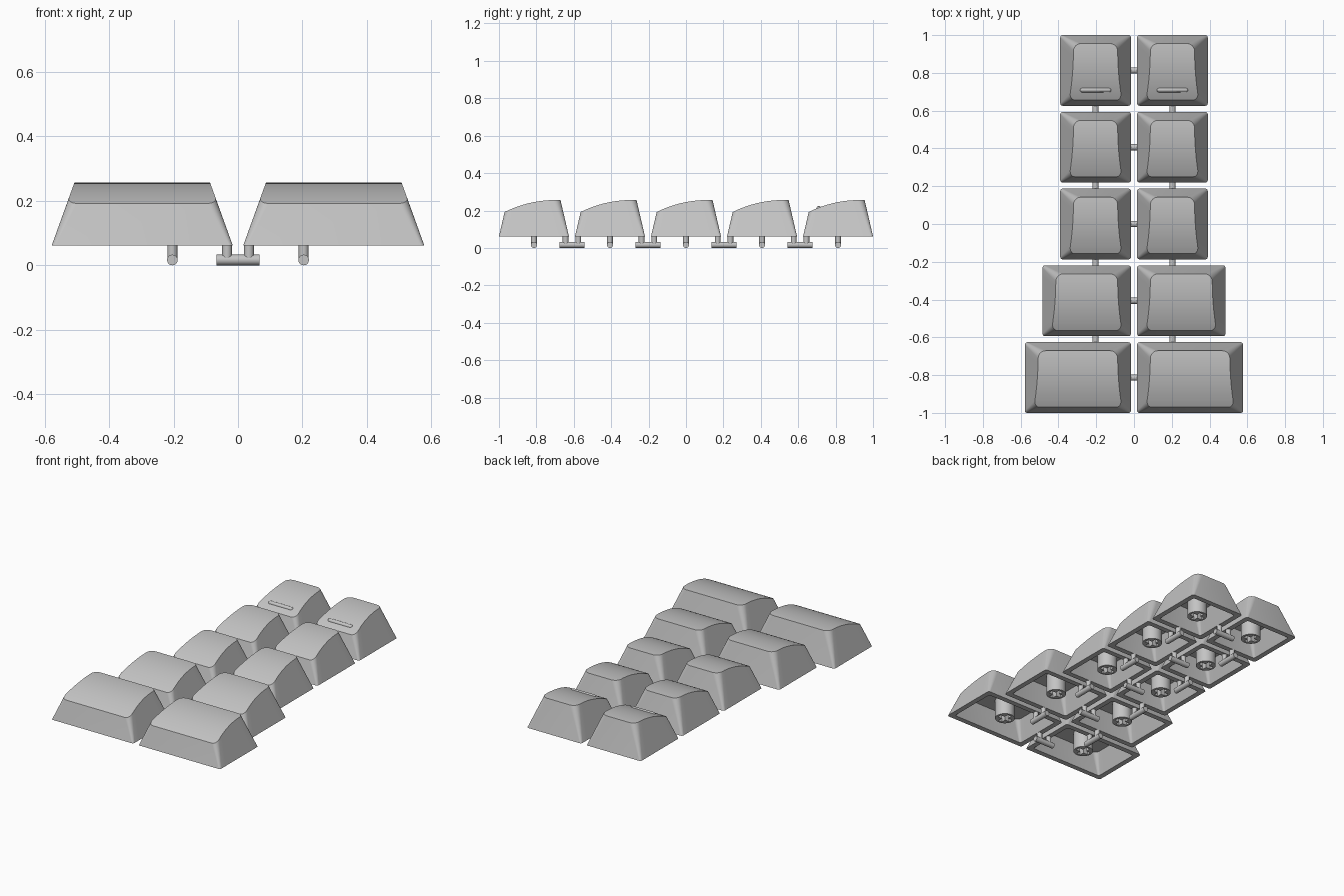
import bpy, bmesh, math
from mathutils import Matrix, Vector

if "Cube" in bpy.data.objects:
    bpy.data.objects.remove(bpy.data.objects["Cube"], do_unlink=True)

PITCH, UNIT = 0.4065, 0.374          # row spacing, key depth
Z0, PEAK, RAD = 0.062, 0.256, 0.6    # skirt height, crown height, crown radius
GAP = 0.0165                         # half gap between the two columns
WALL, CEILING = 0.032, 0.185
ROD = 0.0165

grey = bpy.data.materials.new("light_grey_plastic")
grey.use_nodes = True
colour = (0.55, 0.55, 0.55, 1)
grey.diffuse_color = colour
grey.node_tree.nodes["Principled BSDF"].inputs["Base Color"].default_value = colour


def to_mesh(bm, name):
    bmesh.ops.recalc_face_normals(bm, faces=bm.faces)
    me = bpy.data.meshes.new(name)
    bm.to_mesh(me)
    bm.free()
    return me


def place(name, me, loc=(0, 0, 0)):
    if not me.materials:
        me.materials.append(grey)
    me.shade_smooth()
    me.set_sharp_from_angle(angle=math.radians(30))
    ob = bpy.data.objects.new(name, me)
    ob.location = loc
    bpy.context.collection.objects.link(ob)
    return ob


def crown(y):
    # cylindrical key top, highest towards the back
    dy = y - 0.113
    return PEAK - RAD + math.sqrt(RAD * RAD - dy * dy)


def ring(bm, width, depth, height):
    # rounded rectangle on the tapered walls, at the height given by height(y)
    corner, side = 6, 8
    steps = [(-1, -90 + 90 * i / corner, 0) for i in range(corner + 1)]
    steps += [(0, 0, -1 + 2 * i / side) for i in range(1, side)]
    steps += [(1, 90 * i / corner, 0) for i in range(corner + 1)]
    right = []
    for end, angle, f in steps:
        a, y, z = math.radians(angle), 0, Z0
        for _ in range(8):
            z = height(y)
            t = (z - Z0) / (PEAK - Z0)
            r = 0.012 + 0.028 * t
            hx, hy = width / 2 - 0.07 * t, depth / 2 - 0.045 * t
            x = hx - r + r * math.cos(a)
            y = end * (hy - r) + r * math.sin(a) if end else f * (hy - r)
        right.append((x, y, z))
    left = [(-x, y, z) for x, y, z in reversed(right)]
    return [bm.verts.new(p) for p in right + left]


def bridge(bm, a, b):
    for i in range(len(a)):
        j = (i + 1) % len(a)
        bm.faces.new((a[i], a[j], b[j], b[i]))


def fill(bm, loop):
    n = len(loop)
    for i in range(n // 2 - 1):
        bm.faces.new((loop[i], loop[i + 1], loop[n - 2 - i], loop[n - 1 - i]))


def keycap_mesh(width):
    bm = bmesh.new()
    base = ring(bm, width, UNIT, lambda y: Z0)
    top = ring(bm, width, UNIT, crown)
    lip = ring(bm, width - 2 * WALL, UNIT - 2 * WALL, lambda y: Z0)
    roof = ring(bm, width - 2 * WALL, UNIT - 2 * WALL, lambda y: CEILING)
    bridge(bm, base, top)
    bridge(bm, base, lip)
    bridge(bm, lip, roof)
    fill(bm, top)
    fill(bm, roof)
    return to_mesh(bm, "keycap")


def add_rod(bm, start, end, radius, segments=20):
    a, b = Vector(start), Vector(end)
    turn = (b - a).to_track_quat('Z', 'Y').to_matrix().to_4x4()
    bmesh.ops.create_cone(bm, cap_ends=True, segments=segments, radius1=radius,
                          radius2=radius, depth=(b - a).length,
                          matrix=Matrix.Translation((a + b) / 2) @ turn)


def stem_mesh():
    # round post with a cross-shaped socket cut into its lower end
    bm = bmesh.new()
    add_rod(bm, (0, 0, 0.066), (0, 0, CEILING + 0.015), 0.057, 32)
    stem = place("stem_blank", to_mesh(bm, "stem_blank"))
    cutters = []
    for size in ((0.087, 0.026), (0.026, 0.087)):
        bm = bmesh.new()
        bmesh.ops.create_cube(bm, size=1)
        bmesh.ops.scale(bm, vec=(*size, 0.16), verts=bm.verts)
        cutter = place("socket_cutter", to_mesh(bm, "socket_cutter"), (0, 0, 0.07))
        cutter.hide_render = True
        mod = stem.modifiers.new("socket", 'BOOLEAN')
        mod.operation, mod.solver, mod.object = 'DIFFERENCE', 'EXACT', cutter
        cutters.append(cutter)
    deps = bpy.context.evaluated_depsgraph_get()
    me = bpy.data.meshes.new_from_object(stem.evaluated_get(deps))
    for ob in cutters + [stem]:
        bpy.data.objects.remove(ob, do_unlink=True)
    return me


def homing_bar_mesh():
    # capsule lying along x
    bm = bmesh.new()
    bmesh.ops.create_uvsphere(bm, u_segments=16, v_segments=10, radius=0.013)
    for v in bm.verts:
        v.co.z += 0.07 if v.co.z > 1e-4 else -0.07
    bmesh.ops.rotate(bm, verts=bm.verts, matrix=Matrix.Rotation(math.pi / 2, 3, 'Y'))
    return to_mesh(bm, "homing_bar")


def sprue_mesh(axis):
    # short rod with two upright pegs joining neighbouring keys
    d = Vector(axis)
    up = Vector((0, 0, 1))
    bm = bmesh.new()
    add_rod(bm, d * -0.067 + up * ROD, d * 0.067 + up * ROD, ROD)
    for s in (-1, 1):
        foot = d * s * 0.034
        add_rod(bm, foot + up * ROD, foot + up * (Z0 + 0.004), 0.0155)
    return to_mesh(bm, "sprue")


# keys, from the front row to the back row
caps = {w: keycap_mesh(w * UNIT) for w in (1, 1.25, 1.5)}
stem, bump = stem_mesh(), homing_bar_mesh()
sprue_x, sprue_y = sprue_mesh((1, 0, 0)), sprue_mesh((0, 1, 0))
unit_x = GAP + UNIT / 2

for row, w in enumerate((1.5, 1.25, 1, 1, 1)):
    y = (row - 2) * PITCH
    place(f"cross_sprue_{row}", sprue_x, (0, y, 0))
    for side, s in (("left", 1), ("right", -1)):
        x = s * (GAP + w * UNIT / 2)
        place(f"{side}_keycap_{row}", caps[w], (x, y, 0))
        place(f"{side}_stem_{row}", stem, (x, y, 0))
        if row < 4:
            place(f"{side}_row_sprue_{row}", sprue_y, (s * unit_x, y + PITCH / 2, 0))
        else:
            place(f"{side}_homing_bar", bump, (x, y - 0.103, crown(-0.103) - 0.005))
